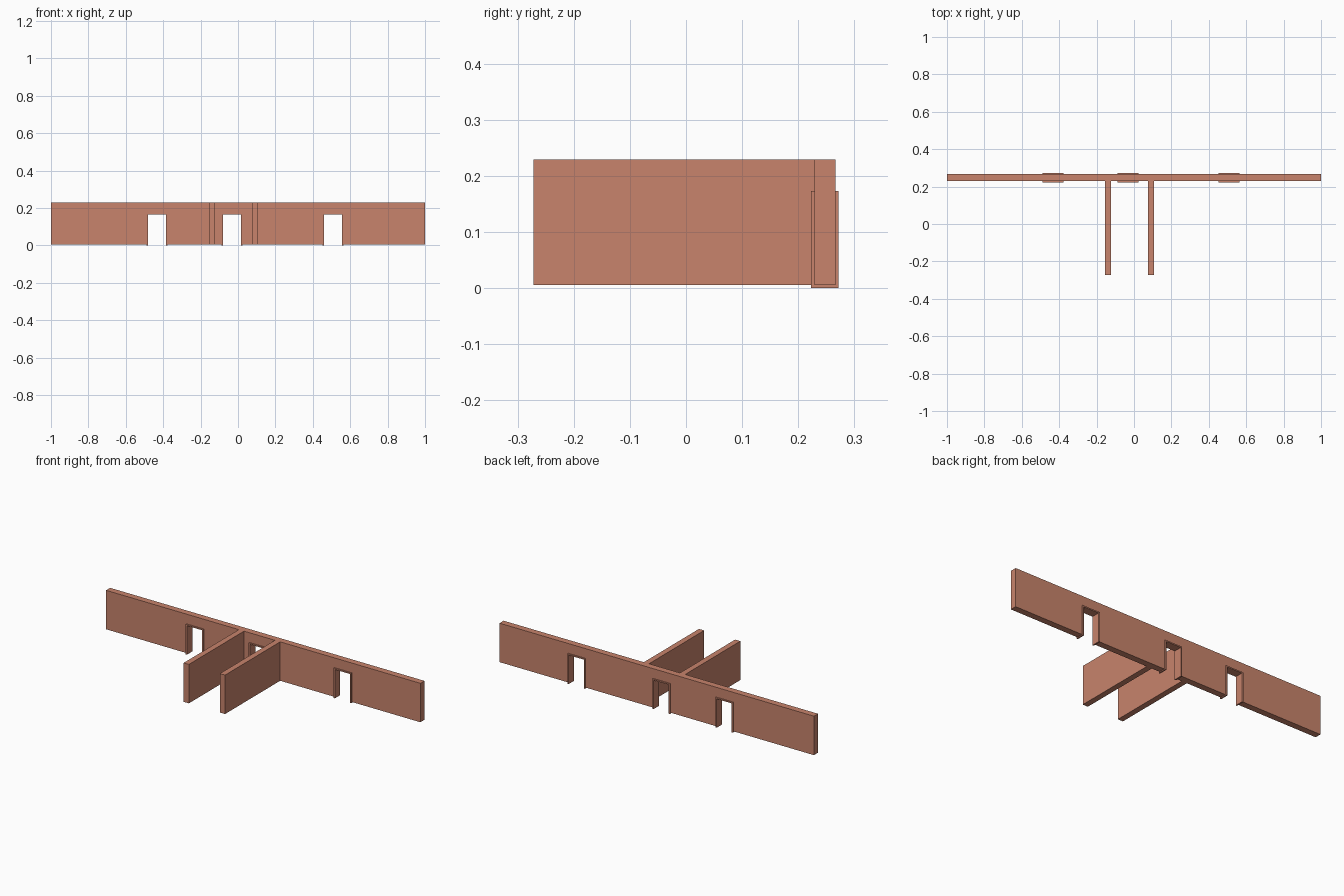
import bpy, bmesh
from mathutils import Vector

if "Cube" in bpy.data.objects:
    bpy.data.objects.remove(bpy.data.objects["Cube"])

brick = bpy.data.materials.new("terracotta")
brick.diffuse_color = (0.58, 0.23, 0.15, 1)
brick.use_nodes = True
brick.node_tree.nodes["Principled BSDF"].inputs["Base Color"].default_value = brick.diffuse_color


def prism(name, profile, sweep):
    """Extrude a closed 3D outline along a vector."""
    bm = bmesh.new()
    face = bm.faces.new([bm.verts.new(p) for p in profile])
    ext = bmesh.ops.extrude_face_region(bm, geom=[face], use_keep_orig=True)
    moved = [v for v in ext["geom"] if isinstance(v, bmesh.types.BMVert)]
    bmesh.ops.translate(bm, verts=moved, vec=Vector(sweep))
    bmesh.ops.recalc_face_normals(bm, faces=bm.faces[:])
    mesh = bpy.data.meshes.new(name)
    bm.to_mesh(mesh)
    bm.free()
    mesh.materials.append(brick)
    obj = bpy.data.objects.new(name, mesh)
    bpy.context.collection.objects.link(obj)
    return obj


# Dimensions
back, front, end = 0.266, 0.229, -0.272
base, top = 0.005, 0.229
doors = [-0.433, -0.032, 0.508]
inner, outer = 0.048, 0.056        # half widths of the door frame
inner_top, outer_top = 0.166, 0.173

# Long wall with two partitions, extruded from its plan
plan = [(-1, back), (-1, front)]
for x0, x1 in [(-0.155, -0.122), (0.075, 0.108)]:
    plan += [(x0, front), (x0, end), (x1, end), (x1, front)]
plan += [(1, front), (1, back)]
walls = prism("walls", [(x, y, base) for x, y in plan], (0, 0, top - base))

for i, cx in enumerate(doors, 1):
    # Door opening, cut to the middle of the frame thickness
    w, h = (inner + outer) / 2, (inner_top + outer_top) / 2
    outline = [(cx - w, -0.1), (cx + w, -0.1), (cx + w, h), (cx - w, h)]
    cutter = prism(f"door_cutter_{i}", [(x, 0.2, z) for x, z in outline], (0, 0.1, 0))
    cutter.hide_render = True
    cutter.hide_set(True)
    cut = walls.modifiers.new(f"door_opening_{i}", "BOOLEAN")
    cut.operation = "DIFFERENCE"
    cut.solver = "EXACT"
    cut.object = cutter

    # Door frame standing slightly proud of both wall faces
    arch = [(-outer, 0), (-outer, outer_top), (outer, outer_top), (outer, 0),
            (inner, 0), (inner, inner_top), (-inner, inner_top), (-inner, 0)]
    prism(f"door_frame_{i}", [(cx + x, 0.223, z) for x, z in arch], (0, 0.049, 0))
